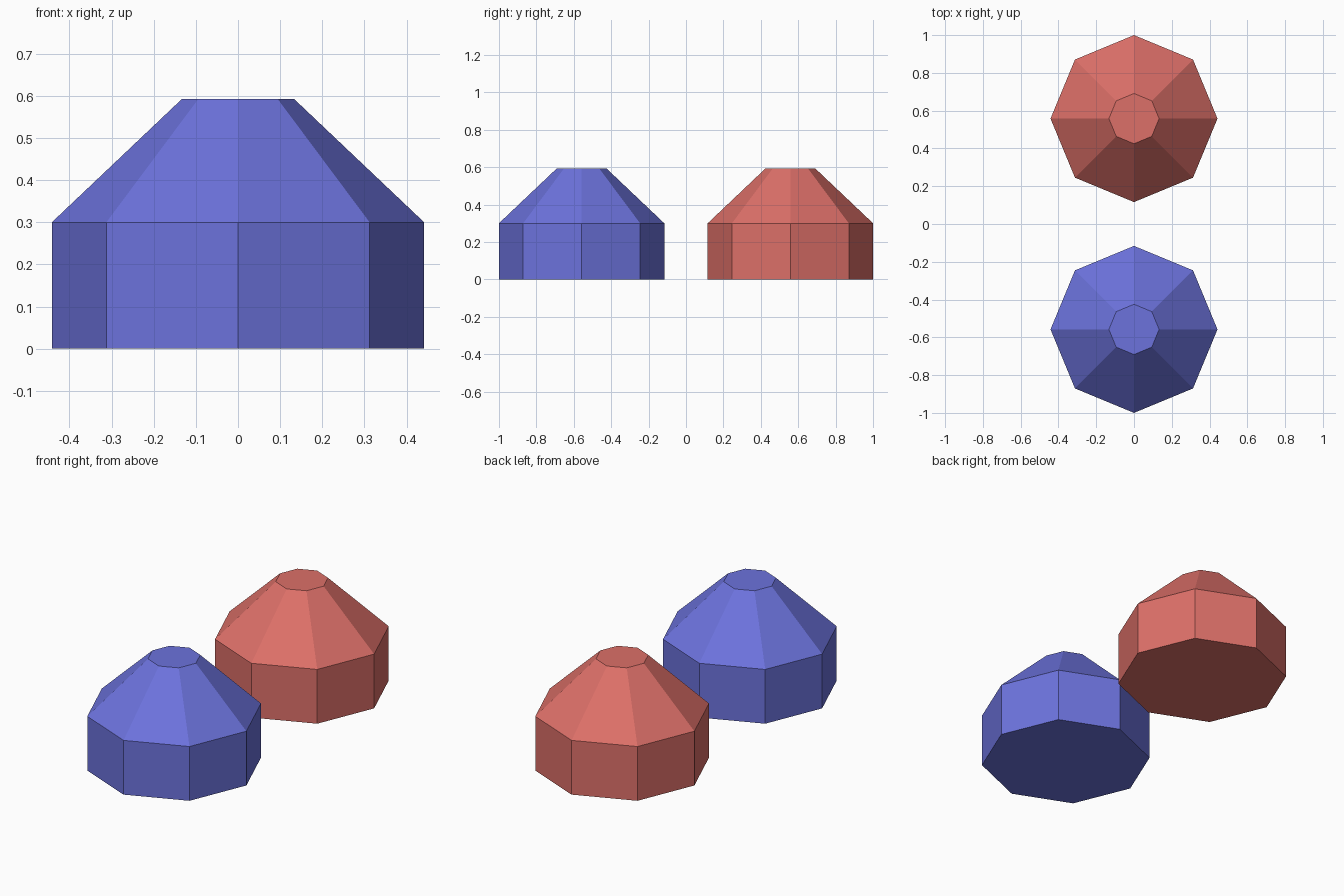
import bpy, bmesh
from math import cos, sin, tau

if "Cube" in bpy.data.objects:
    bpy.data.objects.remove(bpy.data.objects["Cube"])

SIDES = 8
# (radius, height) rings: base, eave, flat top
PROFILE = [(0.442, 0.0), (0.442, 0.30), (0.133, 0.593)]


def material(name, color):
    mat = bpy.data.materials.new(name)
    mat.diffuse_color = (*color, 1)
    mat.use_nodes = True
    mat.node_tree.nodes["Principled BSDF"].inputs["Base Color"].default_value = mat.diffuse_color
    return mat


def octagonal_hut(name, y, mat):
    bm = bmesh.new()
    rings = [[bm.verts.new((r * cos(tau * i / SIDES), r * sin(tau * i / SIDES), z))
              for i in range(SIDES)] for r, z in PROFILE]
    # Upright walls and sloping roof
    for low, high in zip(rings, rings[1:]):
        for i in range(SIDES):
            j = (i + 1) % SIDES
            bm.faces.new((low[i], low[j], high[j], high[i]))
    # Floor and flat cap
    bm.faces.new(rings[0][::-1])
    bm.faces.new(rings[-1])
    mesh = bpy.data.meshes.new(name)
    bm.to_mesh(mesh)
    bm.free()
    mesh.materials.append(mat)
    obj = bpy.data.objects.new(name, mesh)
    obj.location.y = y
    bpy.context.collection.objects.link(obj)


# Front blue piece and back red piece
octagonal_hut("blue_octagonal_cap", -0.558, material("blue", (0.15, 0.17, 0.72)))
octagonal_hut("red_octagonal_cap", 0.558, material("red", (0.72, 0.16, 0.14)))
